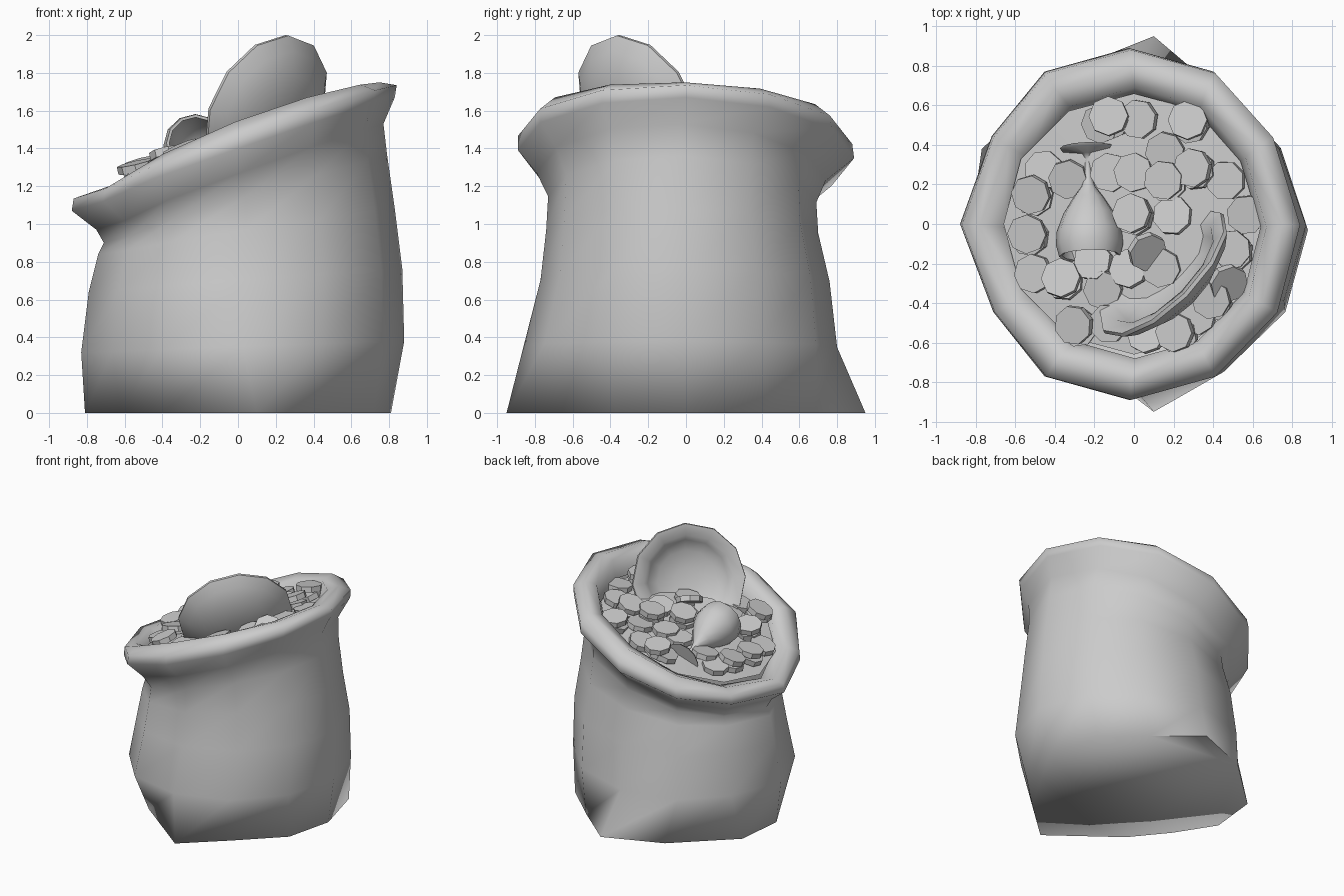
import bpy, bmesh, math, random
from mathutils import Vector, Matrix

random.seed(4)
cube = bpy.data.objects.get("Cube")
if cube:
    bpy.data.objects.remove(cube, do_unlink=True)

grey = bpy.data.materials.new("plain_grey")
grey.use_nodes = True
grey.diffuse_color = (0.6, 0.6, 0.6, 1)
grey.node_tree.nodes["Principled BSDF"].inputs["Base Color"].default_value = grey.diffuse_color


def skin(name, rings, smooth=None, start_cap=True, end_cap=True):
    """Join equal rings of points into one surface."""
    bm = bmesh.new()
    loops = [[bm.verts.new(p) for p in ring] for ring in rings]
    n = len(loops[0])
    for a, b in zip(loops, loops[1:]):
        for i in range(n):
            j = (i + 1) % n
            bm.faces.new((a[i], a[j], b[j], b[i]))
    if start_cap:
        bm.faces.new(loops[0][::-1])
    if end_cap:
        bm.faces.new(loops[-1])
    bmesh.ops.recalc_face_normals(bm, faces=bm.faces)
    mesh = bpy.data.meshes.new(name)
    bm.to_mesh(mesh)
    bm.free()
    mesh.materials.append(grey)
    obj = bpy.data.objects.new(name, mesh)
    bpy.context.collection.objects.link(obj)
    if smooth:
        bpy.ops.object.select_all(action='DESELECT')
        obj.select_set(True)
        bpy.context.view_layer.objects.active = obj
        bpy.ops.object.shade_smooth_by_angle(angle=math.radians(smooth))
    return obj


def lathe(name, profile, sides, centre, axis, smooth=None, turn=0.0):
    """Spin (radius, height) points around an axis."""
    turn_to = Vector(axis).to_track_quat('Z', 'Y').to_matrix().to_4x4()
    place = Matrix.Translation(centre) @ turn_to @ Matrix.Rotation(turn, 4, 'Z')
    rings = [[place @ Vector((r * math.cos(k * math.tau / sides),
                              r * math.sin(k * math.tau / sides), h))
              for k in range(sides)] for r, h in profile]
    return skin(name, rings, smooth)


SIDES = 12
PINCH = {1: .97, 5: .94, 7: .93}


def sack_ring(z, tilt, bow, x0, x1, y0, y1):
    """Oval ring that climbs towards the left side."""
    ring = []
    for k in range(SIDES):
        c, s = math.cos(k * math.tau / SIDES), math.sin(k * math.tau / SIDES)
        pull = PINCH.get(k, 1)
        ring.append((((x0 + x1) / 2 + (x1 - x0) / 2 * c) * pull,
                     (y0 + y1) / 2 + (y1 - y0) / 2 * s,
                     z + tilt * (c - .07 * s) - bow * c * c))
    return ring


# Slumped base with two corners tucked in
base = [(.81, 0), (.7, .42), (.42, .68), (.1, .95), (-.35, .77), (-.77, .38),
        (-.81, 0), (-.62, -.3), (-.4, -.57), (.1, -.95), (.42, -.66), (.72, -.37)]

# Sack rings: height, tilt, bow, x from and to, y from and to
sections = [
    (.35, .03, 0, -.83, .88, -.86, .80),
    (.7, .06, 0, -.79, .87, -.77, .76),
    (.96, .12, 0, -.74, .83, -.74, .70),
    (1.13, .23, 0, -.71, .79, -.73, .69),
    (1.25, .28, 0, -.75, .77, -.79, .74),
    (1.37, .3, 0, -.88, .83, -.89, .89),
    (1.445, .3, .01, -.87, .84, -.89, .88),
    (1.52, .3, .07, -.78, .75, -.8, .79),
    (1.49, .3, .07, -.66, .67, -.72, .69),
    (1.36, .3, .08, -.63, .64, -.68, .65),
]
skin("sack", [[(x, y, 0) for x, y in base]] + [sack_ring(*s) for s in sections],
     smooth=100, end_cap=False)


# Heaped surface under the coins
def bed_height(x, y):
    return 1.42 + 0.3 * x - 0.15 * x * x - 0.04 * y * y


bed = []
for r in (.66, .45, .22, .04):
    ring = []
    for k in range(SIDES):
        x = r * math.cos(k * math.tau / SIDES)
        y = r * math.sin(k * math.tau / SIDES)
        ring.append((x, y, bed_height(x, y)))
    bed.append(ring)
skin("coin_bed", bed, smooth=60, start_cap=False)

# Coins: x, y and how many are stacked
coins = [
    (-.16, .51, 1), (-.11, .53, 2), (.03, .53, 1), (.29, .51, 2), (.16, .37, 1),
    (-.45, .27, 1), (-.33, .23, 1), (-.5, .14, 2), (-.12, .26, 1), (.0, .26, 1),
    (.17, .21, 2), (.32, .27, 2), (.47, .22, 1), (.57, .05, 1), (.01, .04, 2),
    (.2, .04, 1), (-.52, -.06, 2), (-.5, -.25, 1), (-.35, -.29, 2), (-.2, -.19, 1),
    (-.02, -.23, 1), (.14, -.22, 1), (-.15, -.33, 1), (-.28, -.52, 2),
    (.51, -.14, 2), (.41, -.39, 2), (.23, -.56, 2), (.07, -.56, 1),
    (.33, -.46, 1), (-.12, -.5, 1),
]
RADIUS, THICK = .1, .042
for number, (x, y, stack) in enumerate(coins):
    for level in range(stack):
        lean = Vector((random.uniform(-.45, -.1), random.uniform(-.2, .2), 1))
        z = bed_height(x, y) + .005 + level * .055
        spot = (x - .015 * level, y + .012 * level, z)
        lathe(f"coin_{number + 1}_{level + 1}", [(RADIUS, 0), (RADIUS, THICK)],
              8, spot, lean, turn=random.random())

# Coins propped up steeply on the others
for number, (x, y) in enumerate([(.06, -.13), (.47, -.29)]):
    lathe(f"propped_coin_{number + 1}", [(RADIUS, 0), (RADIUS, THICK)], 8,
          (x, y, bed_height(x, y) + .06), (.4, -.5, 1))

# Dish leaning outwards, hollow side with a flat lip facing the back
dish = [(.1, -.14), (.25, -.11), (.36, -.05), (.425, .01), (.42, .03),
        (.335, .015), (.3, -.03), (.22, -.075), (.09, -.1)]
lathe("dish", dish, 12, (.16, -.26, 1.6), (-.66, .66, .38), smooth=50)

# Cup lying down, mouth to the front and foot sunk among the coins
cup = [(.14, 0), (.13, .015), (.03, .03), (.014, .06), (.018, .15), (.035, .2),
       (.08, .26), (.13, .34), (.165, .43), (.17, .5), (.155, .56),
       (.14, .555), (.15, .5), (.11, .36), (.03, .27)]
lathe("cup", cup, 12, (-.235, .385, 1.31), (.02, -.97, .21), smooth=60)
